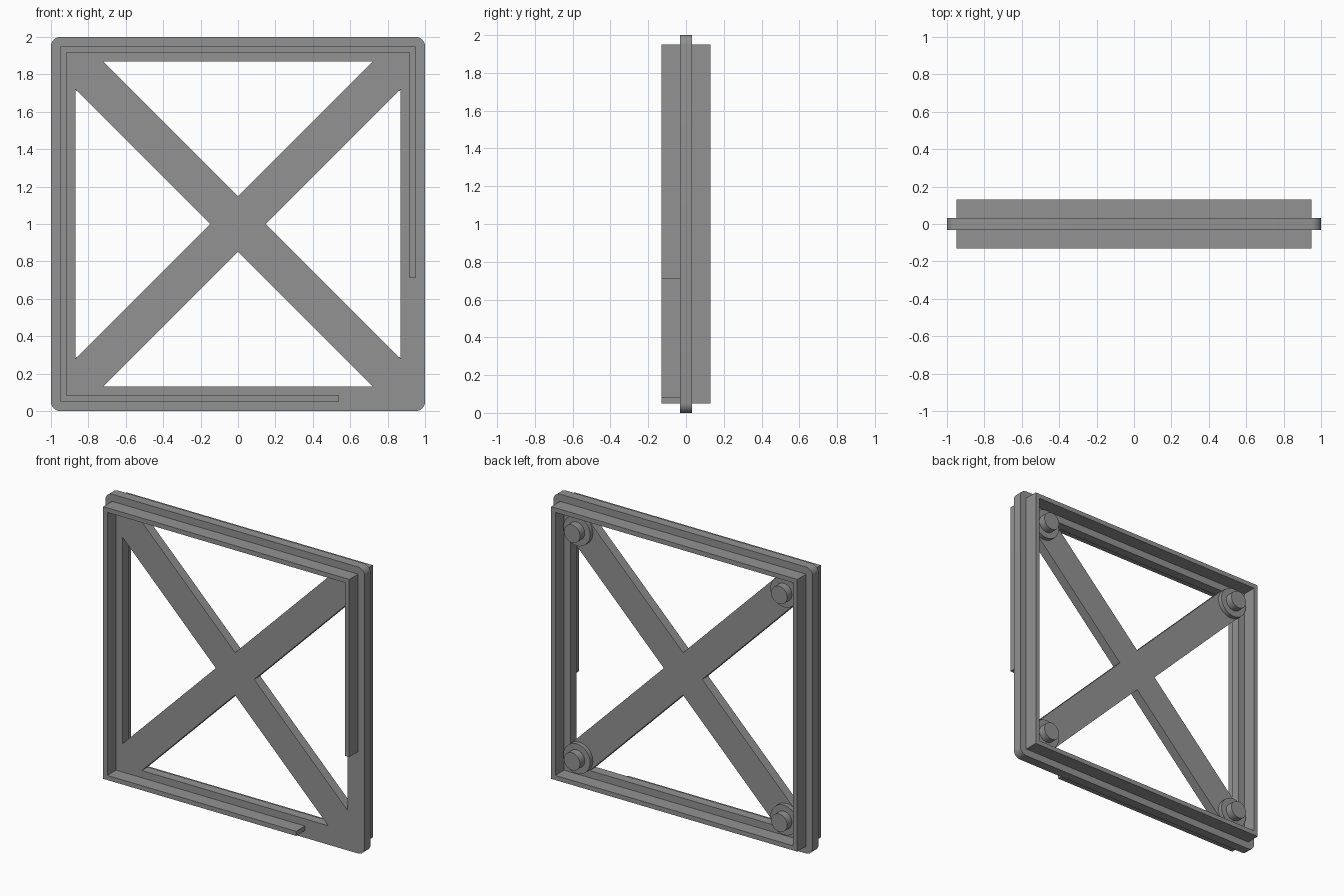
import bpy, bmesh
from math import sin, cos, pi, radians
from mathutils import Matrix

if "Cube" in bpy.data.objects:
    bpy.data.objects.remove(bpy.data.objects["Cube"])

PLATE = 0.033          # half thickness of the plate
DEPTH = 0.13           # how far the ribs reach in y
OUT, INN = 0.95, 0.918 # outer and inner half width of the ribs

grey = bpy.data.materials.new("mid grey")
grey.diffuse_color = (0.29, 0.29, 0.29, 1)
grey.use_nodes = True
grey.node_tree.nodes["Principled BSDF"].inputs["Base Color"].default_value = grey.diffuse_color


def finish(obj):
    obj.data.materials.clear()
    obj.data.materials.append(grey)
    bpy.ops.object.select_all(action='DESELECT')
    obj.select_set(True)
    bpy.context.view_layer.objects.active = obj
    bpy.ops.object.shade_smooth_by_angle(angle=radians(35))


def slab(name, outlines, y0, y1):
    """Extrude flat outlines (x, z about the centre) from y0 to y1; inner outlines become holes."""
    cu = bpy.data.curves.new(name, 'CURVE')
    cu.dimensions = '2D'
    cu.fill_mode = 'BOTH'
    cu.extrude = (y1 - y0) / 2
    for pts in outlines:
        sp = cu.splines.new('POLY')
        sp.points.add(len(pts) - 1)
        for p, (x, z) in zip(sp.points, pts):
            p.co = (x, z, 0, 1)
        sp.use_cyclic_u = True
    obj = bpy.data.objects.new(name, cu)
    bpy.context.collection.objects.link(obj)
    bpy.ops.object.select_all(action='DESELECT')
    obj.select_set(True)
    bpy.context.view_layer.objects.active = obj
    bpy.ops.object.convert(target='MESH')
    obj = bpy.context.view_layer.objects.active
    # Stand the slab upright and weld its caps to its sides
    bm = bmesh.new()
    bm.from_mesh(obj.data)
    bmesh.ops.transform(bm, verts=bm.verts, matrix=Matrix.Translation((0, (y0 + y1) / 2, 1))
                        @ Matrix.Rotation(pi / 2, 4, 'X'))
    bmesh.ops.remove_doubles(bm, verts=bm.verts, dist=1e-5)
    bmesh.ops.recalc_face_normals(bm, faces=bm.faces)
    bm.to_mesh(obj.data)
    bm.free()
    finish(obj)


def square(h):
    return [(-h, -h), (h, -h), (h, h), (-h, h)]


def rounded_square(h, r, n=8):
    pts = []
    for k, (sx, sz) in enumerate([(1, 1), (-1, 1), (-1, -1), (1, -1)]):
        for i in range(n + 1):
            a = (k + i / n) * pi / 2
            pts.append((sx * (h - r) + r * cos(a), sz * (h - r) + r * sin(a)))
    return pts


def turned(pts, k):
    for _ in range(k):
        pts = [(-z, x) for x, z in pts]
    return pts


# Plate with four triangular openings that leave a cross brace
opening = [(-0.72, 0.868), (0.72, 0.868), (0, 0.148)]
slab("cross_braced_plate",
     [rounded_square(1, 0.05)] + [turned(opening, k) for k in range(4)], -PLATE, PLATE)

# Closed rib on the back
slab("back_rib", [square(OUT), square(INN)], PLATE, DEPTH)

# Front rib, left open at the lower right corner
slab("front_rib", [[(0.54, -OUT), (-OUT, -OUT), (-OUT, OUT), (OUT, OUT), (OUT, -0.29),
                    (INN, -0.29), (INN, INN), (-INN, INN), (-INN, -INN), (0.54, -INN)]],
     -DEPTH, -PLATE)


def cylinder(name, x, z, r, y0, y1):
    bpy.ops.mesh.primitive_cylinder_add(vertices=32, radius=r, depth=y1 - y0,
                                        location=(x, (y0 + y1) / 2, z), rotation=(pi / 2, 0, 0))
    obj = bpy.context.object
    obj.name = name
    finish(obj)


# Stepped pegs on the back corners
for sx, side in ((-1, "left"), (1, "right")):
    for sz, level in ((-1, "lower"), (1, "upper")):
        x, z = sx * 0.8, 1 + sz * 0.795
        cylinder(f"peg_base_{level}_{side}", x, z, 0.104, PLATE - 0.01, 0.063)
        cylinder(f"peg_{level}_{side}", x, z, 0.062, 0.055, 0.115)
